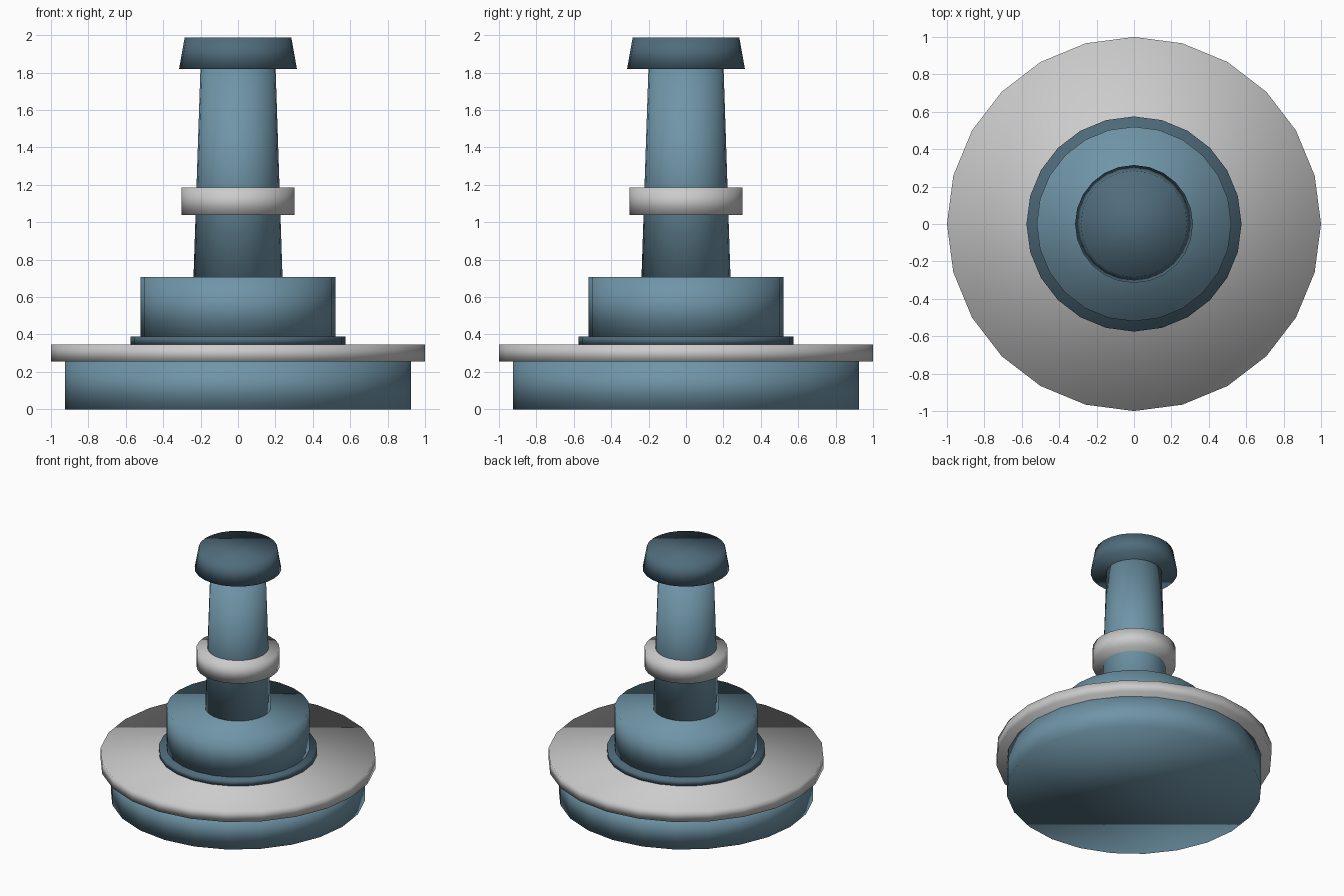
import bpy

if "Cube" in bpy.data.objects:
    bpy.data.objects.remove(bpy.data.objects["Cube"])


def material(name, rgb):
    mat = bpy.data.materials.new(name)
    mat.diffuse_color = (*rgb, 1.0)
    mat.use_nodes = True
    mat.node_tree.nodes["Principled BSDF"].inputs["Base Color"].default_value = mat.diffuse_color
    return mat


BLUE = material("blue", (0.16, 0.30, 0.39))
DARK = material("dark_blue", (0.08, 0.15, 0.20))


def ring(name, z0, z1, r0, r1, mat=None):
    """24-sided drum from z0 to z1, smooth shaded over the rims as well."""
    bpy.ops.mesh.primitive_cone_add(
        vertices=24, radius1=r0, radius2=r1, depth=z1 - z0,
        location=(0, 0, (z0 + z1) / 2))
    obj = bpy.context.object
    obj.name = name
    bpy.ops.object.shade_smooth()
    if mat:
        obj.data.materials.append(mat)
    return obj


# Foot and wide flange
ring("base", 0.0, 0.255, 0.925, 0.925, BLUE)
ring("flange", 0.255, 0.345, 1.0, 1.0)

# Stepped hub
ring("hub_step", 0.345, 0.39, 0.575, 0.575, DARK)
ring("hub", 0.39, 0.708, 0.52, 0.52, BLUE)

# Tapered post with its collar and cap
ring("post", 0.708, 1.82, 0.238, 0.201, BLUE)
ring("collar", 1.038, 1.185, 0.302, 0.302)
ring("cap", 1.82, 1.988, 0.315, 0.285, DARK)
